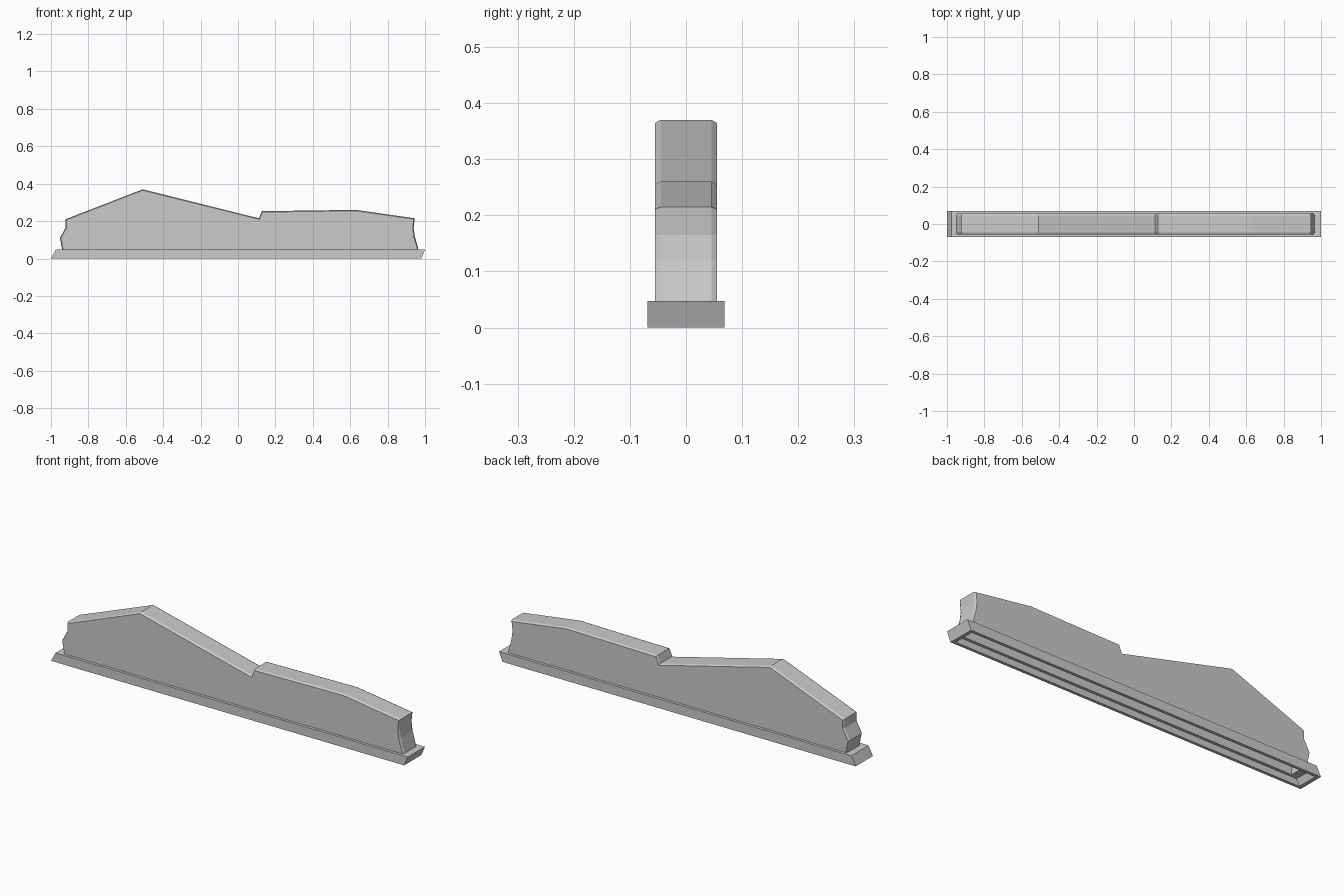
import bpy, bmesh
from mathutils import Vector

if "Cube" in bpy.data.objects:
    bpy.data.objects.remove(bpy.data.objects["Cube"])

Z_BASE = 0.047   # height of the foot rail
WALL = 0.015     # shell thickness


def finish(bm, name):
    me = bpy.data.meshes.new(name)
    bm.to_mesh(me)
    bm.free()
    ob = bpy.data.objects.new(name, me)
    bpy.context.collection.objects.link(ob)
    return ob


def loft(bm, rings, wrap):
    """Bridge successive point rows; wrap closes each row into a ring."""
    rows = [[bm.verts.new(p) for p in r] for r in rings]
    n = len(rows[0])
    for a, b in zip(rows, rows[1:]):
        for i in range(n if wrap else n - 1):
            j = (i + 1) % n
            bm.faces.new((a[i], a[j], b[j], b[i]))
    return rows


def inset(pts, d):
    """Offset an open clockwise outline inwards, keeping its ends level."""
    vs = [Vector(p) for p in pts]
    normals = []
    for a, b in zip(vs, vs[1:]):
        t = (b - a).normalized()
        normals.append(Vector((t.y, -t.x)))
    out = []
    for i, v in enumerate(vs):
        if i == 0:
            out.append(v + Vector((d, 0)))
        elif i == len(vs) - 1:
            out.append(v - Vector((d, 0)))
        else:
            m = normals[i - 1] + normals[i]
            out.append(v + m * (2 * d / m.length_squared))
    return out


def shell(bm, slices, flip):
    """Skin the outline through y slices, cap both sides, leave the bottom open."""
    rows = loft(bm, [[(p[0], y, p[1]) for p in pts] for y, pts in slices], False)
    faces = [bm.faces.new(rows[0]), bm.faces.new(rows[-1][::-1])]
    for r in rows:
        for v in r:
            faces += v.link_faces
    faces = list(set(faces))
    bmesh.ops.recalc_face_normals(bm, faces=faces)
    top = max(faces, key=lambda f: f.calc_center_median().z)
    if (top.normal.z < 0) != flip:
        bmesh.ops.reverse_faces(bm, faces=faces)


# Hollow cover with chamfered long edges
outline = [(-0.94, Z_BASE), (-0.952, 0.11), (-0.922, 0.165), (-0.922, 0.21),
           (-0.51, 0.37), (0.112, 0.215), (0.127, 0.253), (0.63, 0.26),
           (0.945, 0.215), (0.939, 0.165), (0.945, 0.12), (0.965, Z_BASE)]
small, inner = inset(outline, 0.005), inset(outline, WALL)
bm = bmesh.new()
shell(bm, [(-0.055, small), (-0.045, outline), (0.045, outline), (0.055, small)], False)
shell(bm, [(-0.055 + WALL, inner), (0.055 - WALL, inner)], True)
finish(bm, "cover")


# Foot rail: open frame with slanted ends and an inner ledge under the cover
def rect(x0, x1, y, z):
    return [(x0, -y, z), (x1, -y, z), (x1, y, z), (x0, y, z)]


hx0, hx1, hy = inner[0].x, inner[-1].x, 0.055 - WALL
ledge = Z_BASE - WALL
rings = [rect(-1.0, 0.98, 0.069, 0),
         rect(-0.975, 1.0, 0.069, Z_BASE),
         rect(hx0, hx1, hy, Z_BASE),
         rect(hx0, hx1, hy, ledge),
         rect(-0.965, 0.975, 0.054, ledge),
         rect(-0.98, 0.963, 0.054, 0),
         rect(-1.0, 0.98, 0.069, 0)]
bm = bmesh.new()
loft(bm, rings, True)
bmesh.ops.remove_doubles(bm, verts=bm.verts, dist=1e-5)
bmesh.ops.recalc_face_normals(bm, faces=bm.faces)
finish(bm, "foot_rail")
